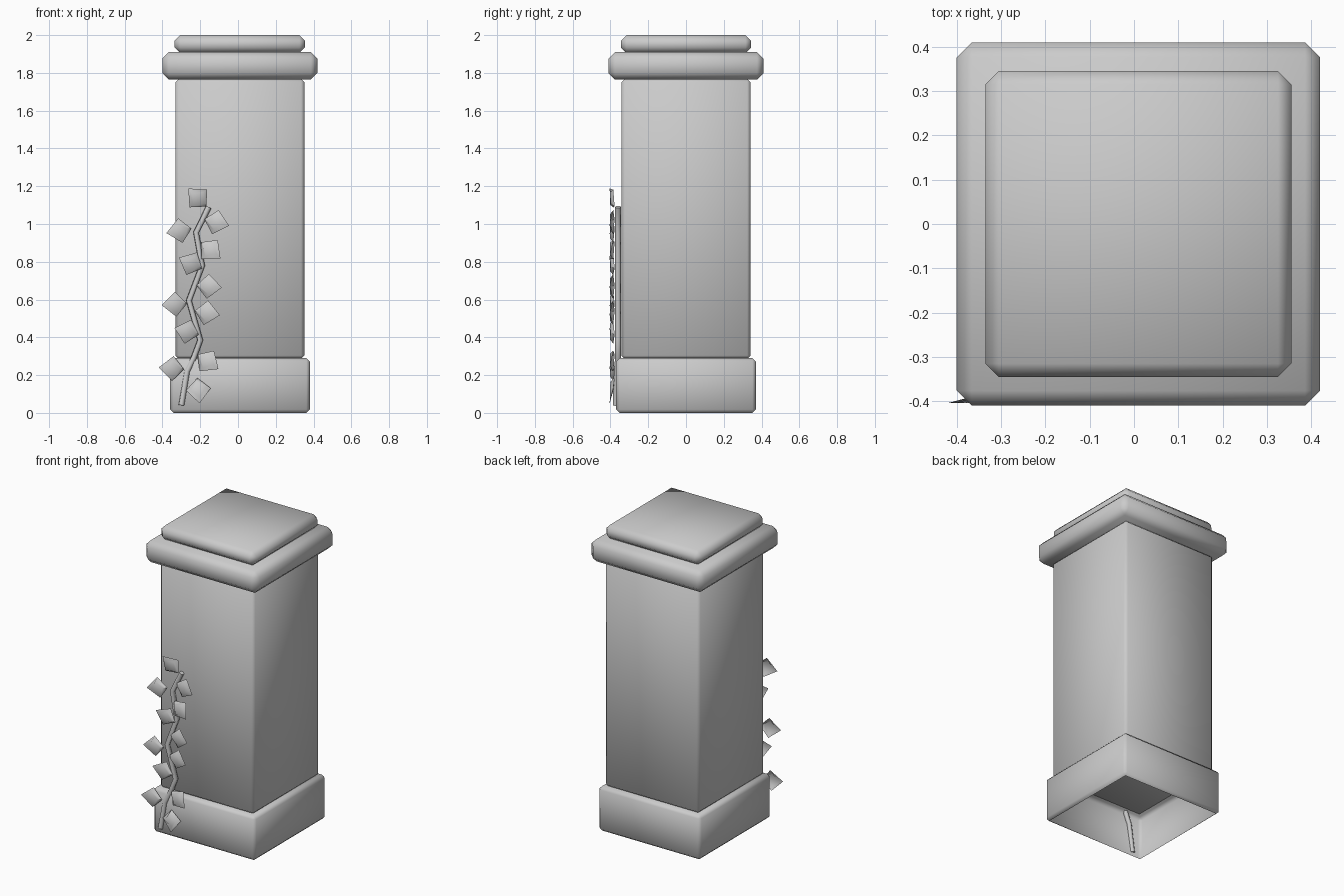
import bpy, bmesh, math
from mathutils import Vector

if "Cube" in bpy.data.objects:
    bpy.data.objects.remove(bpy.data.objects["Cube"])

CX = 0.01  # the pillar sits slightly right because the ivy leaves widen the left side


def smooth(ob, deg):
    bpy.ops.object.select_all(action='DESELECT')
    ob.select_set(True)
    bpy.context.view_layer.objects.active = ob
    bpy.ops.object.shade_smooth_by_angle(angle=math.radians(deg))


def link(name, bm):
    me = bpy.data.meshes.new(name)
    bm.to_mesh(me)
    bm.free()
    ob = bpy.data.objects.new(name, me)
    bpy.context.collection.objects.link(ob)
    return ob


def block(name, half, z0, z1, chamfer, open_bottom=False):
    """Square chamfered stone block."""
    bm = bmesh.new()
    bmesh.ops.create_cube(bm, size=1)
    for v in bm.verts:
        v.co = (CX + v.co.x * 2 * half, v.co.y * 2 * half, z0 if v.co.z < 0 else z1)
    bmesh.ops.bevel(bm, geom=bm.edges[:], offset=chamfer, segments=1,
                    profile=0.5, affect='EDGES')
    if open_bottom:
        down = [f for f in bm.faces if f.normal.z < -0.95]
        bmesh.ops.delete(bm, geom=down, context='FACES')
    ob = link(name, bm)
    smooth(ob, 50)
    return ob


# Stone pillar
block("base", 0.37, 0.0, 0.29, 0.018, open_bottom=True)
block("shaft", 0.342, 0.286, 1.768, 0.018)
block("cap_lower", 0.41, 1.765, 1.91, 0.034)
block("cap_upper", 0.345, 1.905, 2.0, 0.03)

# Ivy stem: angular tube climbing the front face
path = [(-0.30, -0.372, 0.04), (-0.27, -0.366, 0.22), (-0.235, -0.36, 0.29),
        (-0.20, -0.36, 0.385), (-0.26, -0.36, 0.595), (-0.19, -0.36, 0.78),
        (-0.222, -0.36, 0.955), (-0.155, -0.36, 1.09)]
cu = bpy.data.curves.new("ivy_stem", 'CURVE')
cu.dimensions = '3D'
cu.bevel_depth = 0.016
cu.bevel_resolution = 1
cu.use_fill_caps = True
sp = cu.splines.new('POLY')
sp.points.add(len(path) - 1)
for p, co in zip(sp.points, path):
    p.co = (*co, 1)
stem = bpy.data.objects.new("ivy_stem", cu)
bpy.context.collection.objects.link(stem)

# Ivy leaves: centre x, centre z, direction of the tip in degrees
leaves = [(-0.21, 1.135, 135), (-0.12, 1.01, -15), (-0.305, 0.965, 190),
          (-0.15, 0.865, -40), (-0.245, 0.79, 155), (-0.16, 0.67, -5),
          (-0.33, 0.575, 183), (-0.17, 0.53, -10), (-0.265, 0.43, 165),
          (-0.165, 0.275, -35), (-0.345, 0.235, 176), (-0.21, 0.125, -85)]


def leaf(i, x, z, deg):
    """Kite-shaped leaf with a raised inner square and a forward-curled tip."""
    bm = bmesh.new()
    rings = []
    for radii, ys, turn in (((0.075, 0.066, 0.06, 0.066), (-0.404, -0.385, -0.378, -0.385), 0),
                            ((0.042,) * 4, (-0.402, -0.402, -0.4, -0.402), 8)):
        ring = []
        for k in range(4):
            a = math.radians(deg + 90 * k + turn)
            ring.append(bm.verts.new((x + radii[k] * math.cos(a), ys[k],
                                      z + radii[k] * math.sin(a))))
        rings.append(ring)
    outer, inner = rings
    for k in range(4):
        n = (k + 1) % 4
        bm.faces.new((outer[k], outer[n], inner[n], inner[k]))
    bm.faces.new(inner)
    bmesh.ops.recalc_face_normals(bm, faces=bm.faces[:])
    bm.normal_update()
    if sum((f.normal.y for f in bm.faces)) > 0:
        bmesh.ops.reverse_faces(bm, faces=bm.faces[:])
    smooth(link(f"ivy_leaf_{i:02d}", bm), 60)


for i, data in enumerate(leaves, 1):
    leaf(i, *data)
